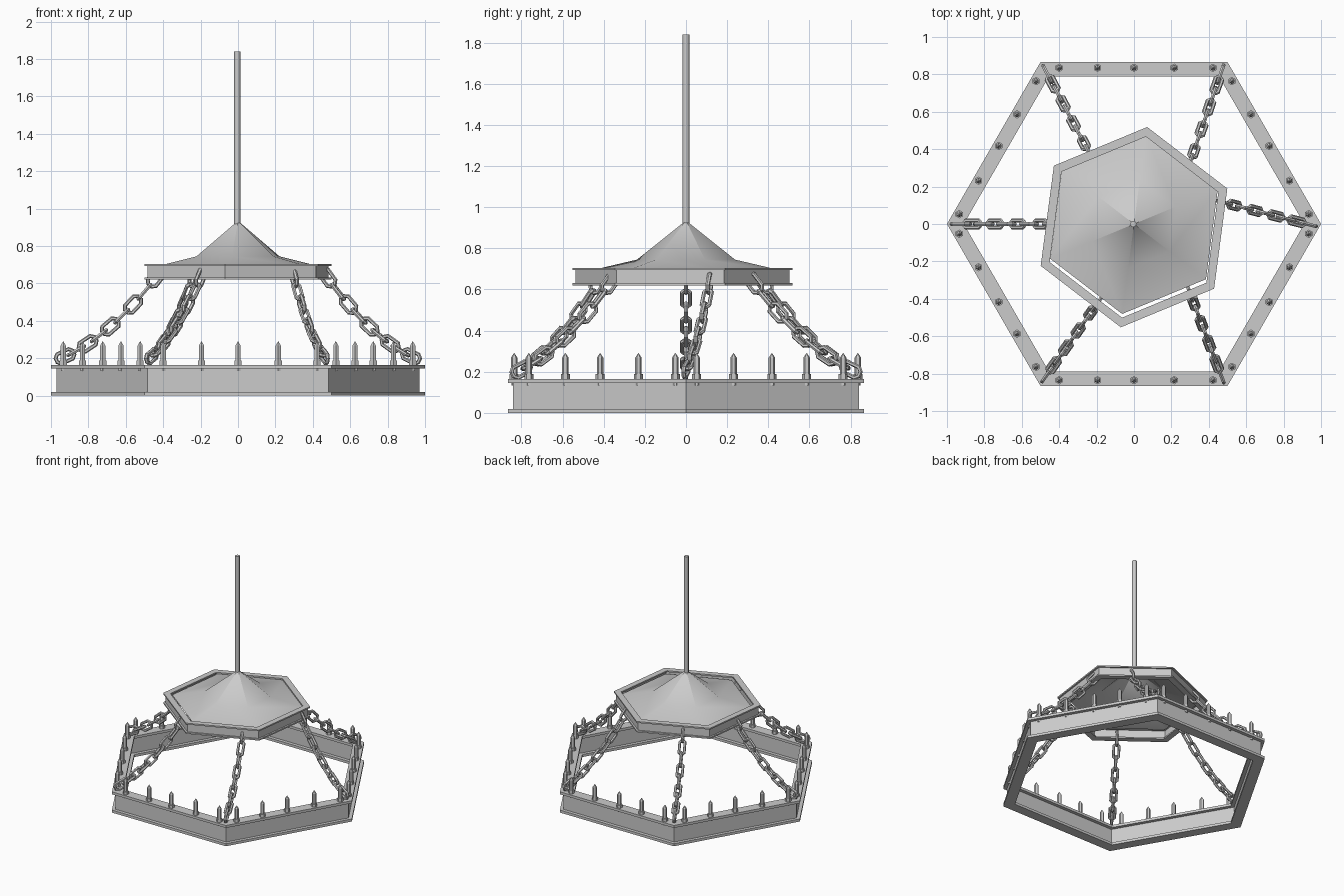
import bpy, bmesh, math
from mathutils import Vector, Matrix

if "Cube" in bpy.data.objects:
    bpy.data.objects.remove(bpy.data.objects["Cube"])


def make_object(name, bm, smooth=None):
    bmesh.ops.recalc_face_normals(bm, faces=bm.faces)
    me = bpy.data.meshes.new(name)
    bm.to_mesh(me)
    bm.free()
    ob = bpy.data.objects.new(name, me)
    bpy.context.collection.objects.link(ob)
    if smooth:
        bpy.context.view_layer.objects.active = ob
        ob.select_set(True)
        bpy.ops.object.shade_smooth_by_angle(angle=math.radians(smooth))
        ob.select_set(False)
    return ob


def lathe(bm, profile, sides, rot=0.0, centre=(0, 0), closed=False):
    """Sweep (radius, z) points round a vertical axis; radius 0 becomes a pole."""
    rings = []
    for r, z in profile:
        if r == 0:
            rings.append([bm.verts.new((centre[0], centre[1], z))] * sides)
            continue
        rings.append([bm.verts.new((centre[0] + r * math.cos(rot + math.tau * i / sides),
                                    centre[1] + r * math.sin(rot + math.tau * i / sides), z))
                      for i in range(sides)])
    pairs = list(zip(rings, rings[1:]))
    if closed:
        pairs.append((rings[-1], rings[0]))
    for a, b in pairs:
        for i in range(sides):
            j = (i + 1) % sides
            quad = list(dict.fromkeys((a[i], a[j], b[j], b[i])))
            bm.faces.new(quad)


def i_beam(outer, web_out, web_in, inner, z0, z1, t):
    return [(outer, z0), (outer, z0 + t), (web_out, z0 + t), (web_out, z1 - t),
            (outer, z1 - t), (outer, z1), (inner, z1), (inner, z1 - t),
            (web_in, z1 - t), (web_in, z0 + t), (inner, z0 + t), (inner, z0)]


def add_link(bm, matrix, length=0.122, width=0.07, rad=0.011, sides=6):
    """One octagonal chain link: a tube along a stadium-shaped loop."""
    r = width / 2 - rad
    half = length / 2 - rad - r
    rings = []
    for k in range(8):
        a = math.radians(22.5 + 45 * k)
        out = Vector((math.cos(a), math.sin(a), 0))
        c = out * r * 1.08 + Vector((math.copysign(half, out.x), 0, 0))
        rings.append([bm.verts.new(matrix @ (c + rad * (out * math.cos(b) + Vector((0, 0, math.sin(b))))))
                      for b in (math.tau * s / sides for s in range(sides))])
    for k in range(8):
        a, b = rings[k], rings[(k + 1) % 8]
        for s in range(sides):
            t = (s + 1) % sides
            bm.faces.new((a[s], b[s], b[t], a[t]))


# Large hexagonal ring with I-beam section
bm = bmesh.new()
lathe(bm, i_beam(1.0, 0.97, 0.94, 0.91, 0.0, 0.165, 0.02), 6, closed=True)
make_object("lower_ring", bm)

# Small hexagonal frame of the canopy, turned against the ring
turn = math.radians(22.5)
bm = bmesh.new()
lathe(bm, i_beam(0.54, 0.525, 0.505, 0.488, 0.62, 0.705, 0.011), 6, turn, (0, -0.017), closed=True)
make_object("canopy_frame", bm)

# Flared canopy roof
bm = bmesh.new()
lathe(bm, [(0, 0.935), (0.24, 0.745), (0.485, 0.688)], 6, turn)
make_object("canopy_roof", bm, 30)

# Hanging rod
bm = bmesh.new()
lathe(bm, [(0, 0.89), (0.017, 0.89), (0.017, 1.84), (0, 1.84)], 8, centre=(-0.004, 0))
make_object("hanging_rod", bm, 50)

# Candles: five per ring side, with cup, pointed top and a peg below the flange
bm = bmesh.new()
candle = [(0, 0.132), (0.014, 0.132), (0.014, 0.165), (0.022, 0.165), (0.022, 0.188),
          (0.016, 0.188), (0.016, 0.268), (0, 0.292)]
for side, sign in enumerate((-1, -1, 1, -1, 1, 1)):
    a = math.radians(30 + 60 * side)
    normal = Vector((math.cos(a), math.sin(a)))
    along = Vector((-normal.y, normal.x)) * sign
    for t in (-0.4, -0.195, 0.0, 0.215, 0.422):
        lathe(bm, candle, 6, a, normal * 0.835 + along * t)
make_object("candles", bm)

# Six sagging chains from the ring corners to the canopy
tops = [(0.48, 0.115), (0.30, 0.33), (-0.24, 0.38), (-0.44, 0.0), (-0.20, -0.43), (0.30, -0.37)]
COUNT = 9
bm = bmesh.new()
for corner, (tx, ty) in enumerate(tops):
    a = math.radians(60 * corner)
    p0 = Vector((0.925 * math.cos(a), 0.925 * math.sin(a), 0.21))
    p2 = Vector((tx, ty, 0.63))
    p1 = (p0 + p2) / 2 - Vector((0, 0, 0.10))
    for i in range(COUNT):
        t = i / (COUNT - 1)
        pos = p0 * (1 - t) ** 2 + p1 * 2 * t * (1 - t) + p2 * t * t
        x = ((p1 - p0) * (1 - t) + (p2 - p1) * t).normalized()
        flat = x.cross(Vector((0, 0, 1))).normalized()
        up = flat.cross(x)
        y, z = (up, flat) if i % 2 == 0 else (flat, up)
        m = Matrix((x, y, z)).transposed().to_4x4()
        m.translation = pos
        add_link(bm, m, width=0.078 if i % 2 == 0 else 0.06)
make_object("chains", bm)
